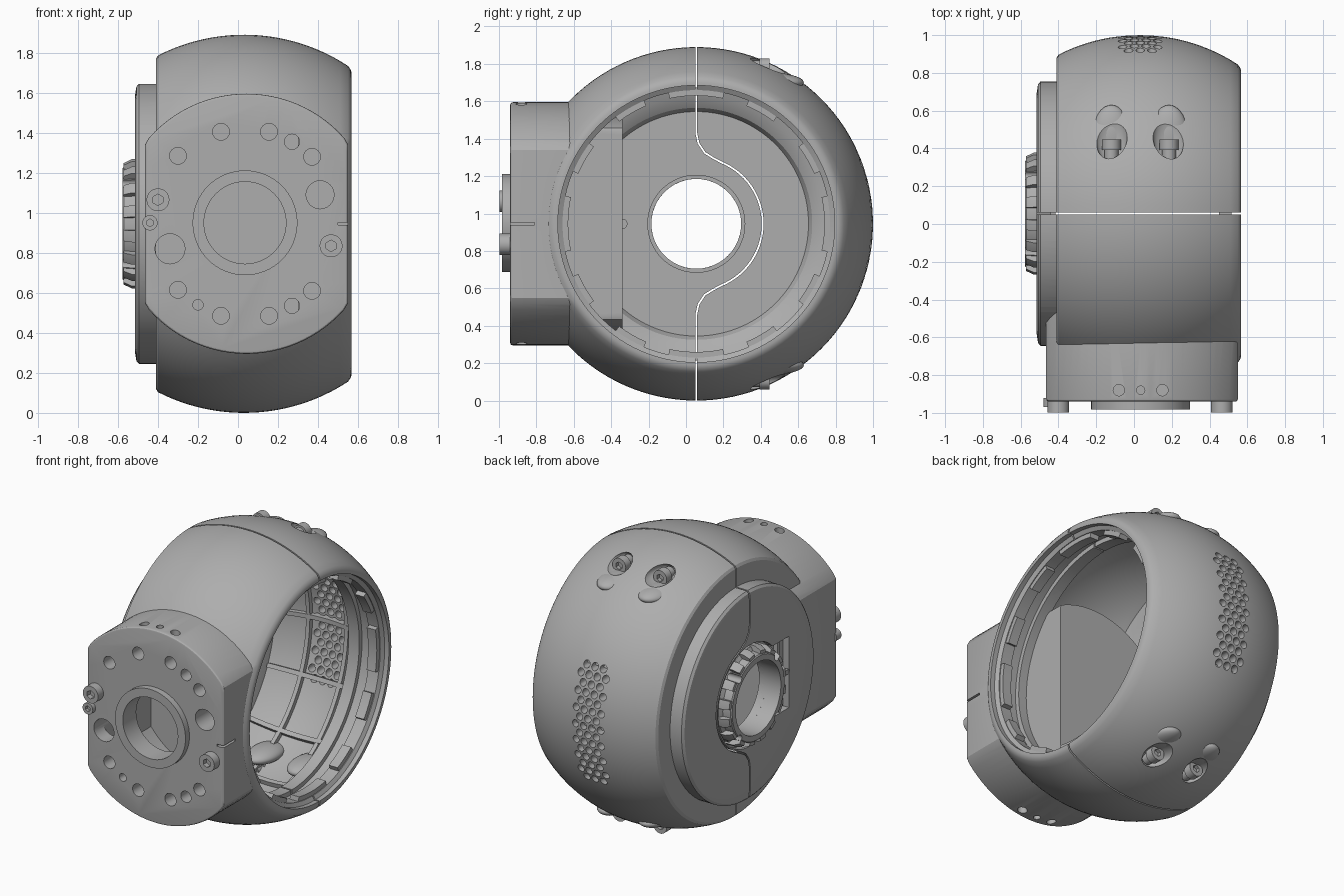
import bpy, bmesh
from math import sin, cos, pi, sqrt, radians
from mathutils import Matrix, Vector

if "Cube" in bpy.data.objects:
    bpy.data.objects.remove(bpy.data.objects["Cube"])

CX, CY, CZ, R = 0.03, 0.055, 0.945, 0.945
INNER = 0.885
AXIS = {"x": Matrix.Rotation(pi / 2, 4, "Y"), "y": Matrix.Rotation(-pi / 2, 4, "X"), "z": Matrix()}


def material(name, value):
    m = bpy.data.materials.new(name)
    m.use_nodes = True
    m.diffuse_color = (value, value, value, 1)
    m.node_tree.nodes["Principled BSDF"].inputs["Base Color"].default_value = (value, value, value, 1)
    return m


GREY = material("mid grey", 0.42)


def finish(name, bm):
    bmesh.ops.remove_doubles(bm, verts=bm.verts, dist=1e-5)
    bmesh.ops.recalc_face_normals(bm, faces=bm.faces)
    me = bpy.data.meshes.new(name)
    bm.to_mesh(me)
    bm.free()
    me.materials.append(GREY)
    ob = bpy.data.objects.new(name, me)
    bpy.context.collection.objects.link(ob)
    return ob


def boolean(ob, other, op="DIFFERENCE"):
    mod = ob.modifiers.new("bool", "BOOLEAN")
    mod.operation, mod.solver, mod.object = op, "EXACT", other
    bpy.context.view_layer.objects.active = ob
    bpy.ops.object.modifier_apply(modifier=mod.name)
    bpy.data.objects.remove(other)


def revolve(name, profile, a0=0, a1=360, steps=120, bm=None):
    """Turn an (x, radius) outline about the drum axis; partial turns get end caps."""
    own = bm is None
    bm = bm or bmesh.new()
    full = a1 - a0 == 360
    rings = []
    for i in range(steps if full else steps + 1):
        a = radians(a0 + (a1 - a0) * i / steps)
        rings.append([bm.verts.new((x, CY + r * cos(a), CZ + r * sin(a))) for x, r in profile])
    n = len(profile)
    on_axis = profile[0][1] == 0
    for i in range(steps):
        p, q = rings[i], rings[(i + 1) % len(rings)]
        for j in range(n - 1 if on_axis else n):
            k = (j + 1) % n
            bm.faces.new((p[j], p[k], q[k], q[j]))
    if not full:
        bm.faces.new(rings[0])
        bm.faces.new(rings[-1])
    return finish(name, bm) if own else None


def cylinders(name, axis, centres, length, seg=24):
    """Cylinders (x, y, z, radius) joined in one mesh."""
    bm = bmesh.new()
    for x, y, z, r in centres:
        bmesh.ops.create_cone(bm, cap_ends=True, segments=seg, radius1=r, radius2=r, depth=length,
                              matrix=Matrix.Translation((x, y, z)) @ AXIS[axis])
    return finish(name, bm)


def box(name, lo, hi):
    bm = bmesh.new()
    bmesh.ops.create_cube(bm, size=1)
    lo, hi = Vector(lo), Vector(hi)
    for v in bm.verts:
        v.co = (lo + hi) / 2 + v.co * (hi - lo)
    return finish(name, bm)


def ellipsoid(name, centre, radii):
    bm = bmesh.new()
    bmesh.ops.create_uvsphere(bm, u_segments=32, v_segments=20, radius=1,
                              matrix=Matrix.Translation(centre) @ Matrix.Diagonal((*radii, 1)))
    return finish(name, bm)


def prism(name, points, offset, bevel=0):
    """Extrude a planar outline by an offset, optionally bevelling its first face."""
    bm = bmesh.new()
    f = bm.faces.new([bm.verts.new(p) for p in points])
    rim = list(f.edges)
    new = bmesh.ops.extrude_face_region(bm, geom=[f], use_keep_orig=True)["geom"]
    bmesh.ops.translate(bm, vec=offset, verts=[g for g in new if isinstance(g, bmesh.types.BMVert)])
    bmesh.ops.recalc_face_normals(bm, faces=bm.faces)
    if bevel:
        bmesh.ops.bevel(bm, geom=rim, offset=bevel, segments=3, profile=0.5, affect="EDGES")
    return finish(name, bm)


def clipped_disc(r, lo, hi, y):
    return [(min(max(0.043 + r * cos(2 * pi * i / 96), lo), hi), y, CZ + r * sin(2 * pi * i / 96))
            for i in range(96)]


def sphere_r(x, radius):
    return sqrt(radius ** 2 - (x - CX) ** 2)


def span(a, b, n):
    return [a + (b - a) * i / n for i in range(n + 1)]


# Outer body: round drum, side plate and neck
drum = [(-0.41, 0), (-0.41, 0.825)] + [(x, sphere_r(x, R)) for x in span(-0.4, 0.55, 24)]
shell = revolve("housing_shell", drum + [(0.562, 0.772), (0.567, 0.757), (0.567, 0)])
boolean(shell, revolve("plate", [(-0.35, 0), (-0.35, 0.7), (-0.495, 0.7), (-0.508, 0.685),
                                 (-0.515, 0.64), (-0.515, 0)]), "UNION")
boolean(shell, prism("neck", clipped_disc(0.65, -0.465, 0.55, -0.94), (0, 0.7, 0), 0.014), "UNION")

# Hollow interior with stepped lip, and the neck bore
cavity = [(0.7, 0), (0.7, 0.74), (0.535, 0.74), (0.52, 0.715), (0.44, 0.715), (0.44, 0.75),
          (0.36, 0.75), (0.36, 0.72), (0.28, 0.72)]
cavity += [(x, sphere_r(x, INNER)) for x in span(0.275, -0.33, 16)]
boolean(shell, revolve("cavity", cavity + [(-0.36, 0.68), (-0.4, 0.62), (-0.44, 0.6), (-0.44, 0)]))
boolean(shell, prism("bore", clipped_disc(0.57, -0.41, 0.3, -0.84), (0, 0.5, 0)))

# Front plate holes
FY = -0.9
boolean(shell, cylinders("centre_hole", "y", [(0.035, FY, 0.95, 0.205)], 0.4, 48))
holes = [(-0.3, 1.285, 0.042), (-0.3, 0.615, 0.042), (-0.2, 0.54, 0.026), (0.41, 1.09, 0.07),
         (-0.34, 0.82, 0.075)]
for s in (1, -1):
    holes += [(-0.085, CZ + s * 0.46, 0.042), (0.155, CZ + s * 0.46, 0.042),
              (0.27, CZ + s * 0.41, 0.038), (0.37, CZ + s * 0.335, 0.042)]
boolean(shell, cylinders("front_holes", "y", [(x, FY, z, r) for x, z, r in holes], 0.4))
neck_top = [(x, -0.88, CZ + s * 0.64, r) for s in (1, -1)
            for x, r in ((-0.08, 0.03), (0.035, 0.022), (0.15, 0.03))]
boolean(shell, cylinders("neck_holes", "z", neck_top, 0.12))
boolean(shell, box("side_slot", (0.5, -1, CZ - 0.007), (0.6, -0.81, CZ + 0.007)))

# Back vent grille
vents = []
for row in range(-7, 8):
    odd = row % 2
    vents += [(-0.06 + 0.031 * odd + 0.062 * i, 0.9, CZ + row * 0.054, 0.024) for i in range(4 - odd)]
boolean(shell, cylinders("vents", "y", vents, 0.5, 14))

# Side pocket, axle hole and small oval hole
boolean(shell, cylinders("hub_pocket", "x", [(-0.53, CY, CZ, 0.34)], 0.12, 64))
boolean(shell, box("front_pocket", (-0.6, -0.36, CZ - 0.24), (-0.47, -0.02, CZ + 0.24)))
boolean(shell, cylinders("axle_hole", "x", [(-0.45, CY, CZ, 0.24)], 0.4, 48))
boolean(shell, cylinders("small_hole", "x", [(-0.45, -0.34, CZ, 0.027)], 0.2))

# Seam that splits the two halves and loops behind the hub
half = [(CY, 2.2), (CY, 1.43), (CY + 0.012, 1.375), (CY + 0.045, 1.325), (CY + 0.09, 1.297)]
arc = [(CY + 0.355 * cos(radians(a)), CZ + 0.355 * sin(radians(a))) for a in span(68, -68, 28)]
path = [Vector(p) for p in half + arc + [(y, 2 * CZ - z) for y, z in reversed(half)]]
left, right = [], []
for i, p in enumerate(path):
    t = (path[min(i + 1, len(path) - 1)] - path[max(i - 1, 0)]).normalized() * 0.005
    left.append((-0.8, p.x - t.y, p.y + t.x))
    right.append((-0.8, p.x + t.y, p.y - t.x))
boolean(shell, prism("seam", left + right[::-1], (1.6, 0, 0)))


# Socket screws
def screw(name, x, y, z, r, length, face):
    ob = cylinders(name, "y", [(x, y, z, r)], length, 32)
    boolean(ob, cylinders("socket", "y", [(x, y + face * length / 2, z, r * 0.5)], length * 0.9, 6))


for s, side in ((1, "top"), (-1, "bottom")):
    for x, end in ((-0.12, "right"), (0.185, "left")):
        boolean(shell, ellipsoid("recess", (x, 0.47, CZ + s * 0.855), (0.085, 0.15, 0.055)))
        ellipsoid(f"{side}_{end}_inner_boss", (x, 0.47, CZ + s * 0.755), (0.1, 0.16, 0.05))
        screw(f"{side}_{end}_screw", x, 0.42, CZ + s * 0.835, 0.05, 0.055, 1)
        cylinders(f"{side}_{end}_screw_shank", "y", [(x, 0.37, CZ + s * 0.835, 0.037)], 0.06)
screw("front_screw_right", -0.4, -0.96, 1.065, 0.057, 0.075, -1)
screw("front_screw_left", 0.465, -0.96, 0.835, 0.057, 0.075, -1)
screw("front_pin", -0.44, -0.945, 0.95, 0.038, 0.05, -1)

# Collar round the front hole
collar = cylinders("front_collar", "y", [(0.035, -0.945, 0.95, 0.262)], 0.075, 64)
boolean(collar, cylinders("collar_hole", "y", [(0.035, -0.945, 0.95, 0.205)], 0.3, 48))

# Fluted hub with four screw holes, and inner collar
hub = revolve("side_hub", [(-0.46, 0.24), (-0.46, 0.315), (-0.5, 0.315), (-0.515, 0.29),
                           (-0.57, 0.285), (-0.577, 0.278), (-0.577, 0.24)], steps=64)
d = 0.2
boolean(hub, cylinders("hub_holes", "x", [(-0.5, CY + a * d, CZ + b * d, 0.025)
                                          for a in (1, -1) for b in (1, -1)], 0.4, 16))
bm = bmesh.new()
for i in range(16):
    revolve("", [(-0.46, 0.28), (-0.46, 0.325), (-0.53, 0.325), (-0.572, 0.305), (-0.572, 0.28)],
            i * 22.5 + 6, i * 22.5 + 16.5, 4, bm)
finish("hub_flutes", bm)
revolve("inner_collar", [(-0.45, 0.24), (-0.45, 0.262), (-0.415, 0.262), (-0.415, 0.24)], steps=64)
box("pocket_strut_middle", (-0.51, -0.37, CZ - 0.015), (-0.46, -0.25, CZ + 0.015))
for s, end in ((1, "upper"), (-1, "lower")):
    box("pocket_strut_" + end, (-0.5, -0.27, CZ + s * 0.13 - 0.012), (-0.46, -0.2, CZ + s * 0.13 + 0.012))
box("pocket_strut_upright", (-0.5, -0.285, CZ - 0.245), (-0.46, -0.26, CZ + 0.245))

# Stiffening ribs inside the back half
bm = bmesh.new()
xs = span(-0.32, 0.27, 10)
for a in range(-75, 76, 25):
    outline = [(x, sphere_r(x, INNER) + 0.02) for x in xs] + [(x, sphere_r(x, INNER) - 0.03) for x in xs[::-1]]
    revolve("", outline, a - 1, a + 1, 1, bm)
for x in (-0.11, 0.175):
    r = sphere_r(x, INNER)
    revolve("", [(x - 0.014, r + 0.02), (x + 0.014, r + 0.02), (x + 0.014, r - 0.028),
                 (x - 0.014, r - 0.028)], -85, 85, 48, bm)
finish("inner_ribs", bm)

# Locking teeth round the opening
bm = bmesh.new()
for i in range(12):
    w = 12 if i % 3 == 0 else 7
    revolve("", [(0.45, 0.685), (0.45, 0.73), (0.515, 0.73), (0.515, 0.685)],
            i * 30 - w, i * 30 + w, 8, bm)
finish("opening_teeth", bm)

# Smooth shading with crisp edges
for ob in list(bpy.context.collection.objects):
    if ob.type == "MESH" and GREY.name in ob.data.materials:
        bpy.ops.object.select_all(action="DESELECT")
        ob.select_set(True)
        bpy.context.view_layer.objects.active = ob
        bpy.ops.object.shade_smooth_by_angle(angle=radians(28))
